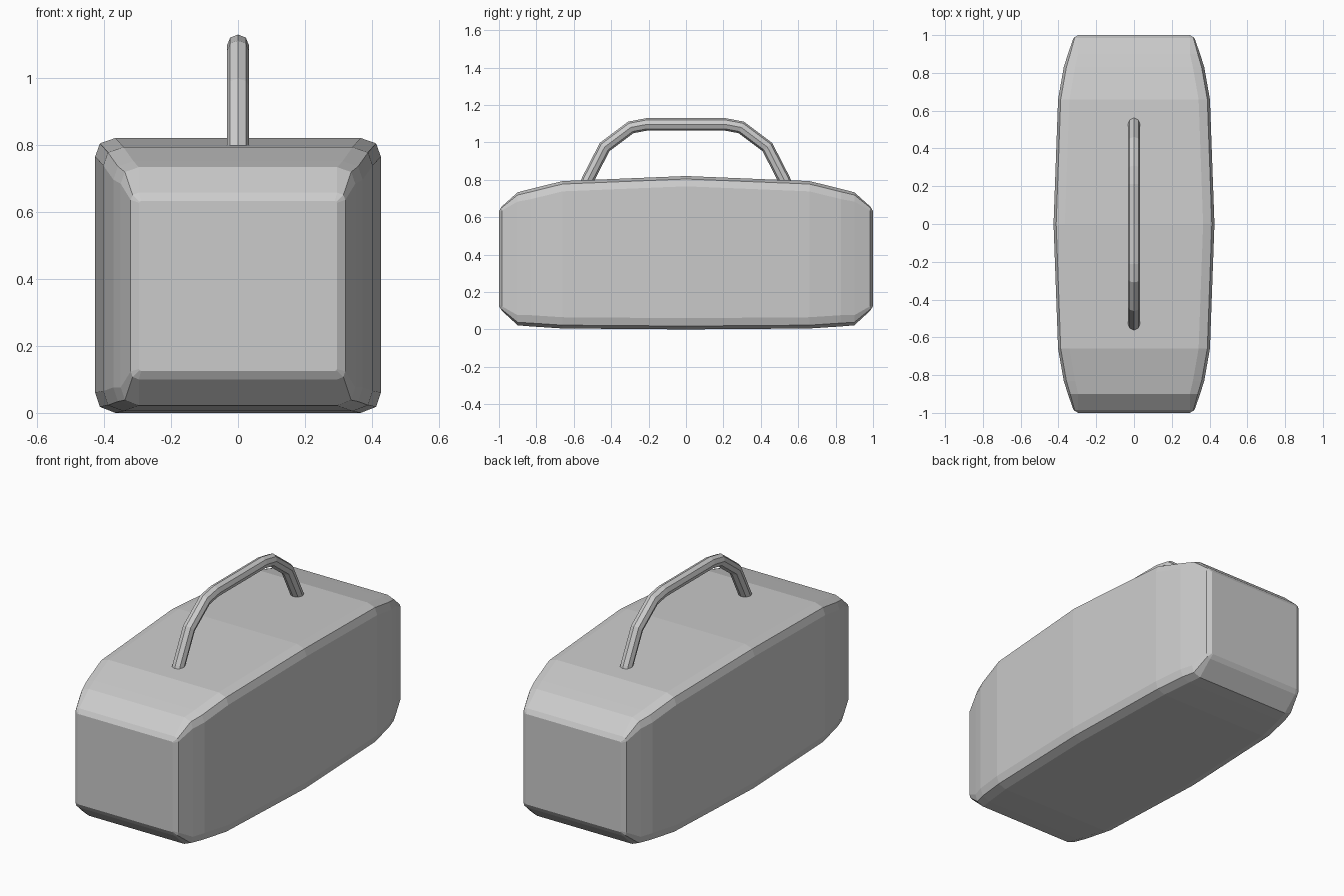
import bpy, bmesh, math
from mathutils import Vector

if "Cube" in bpy.data.objects:
    bpy.data.objects.remove(bpy.data.objects["Cube"])


def loft(name, rings):
    """Bridge a list of closed vertex rings and cap both ends."""
    bm = bmesh.new()
    loops = [[bm.verts.new(p) for p in ring] for ring in rings]
    for a, b in zip(loops, loops[1:]):
        n = len(a)
        for i in range(n):
            j = (i + 1) % n
            bm.faces.new((a[i], a[j], b[j], b[i]))
    bm.faces.new(loops[0])
    bm.faces.new(loops[-1])
    bmesh.ops.recalc_face_normals(bm, faces=bm.faces)
    mesh = bpy.data.meshes.new(name)
    bm.to_mesh(mesh)
    bm.free()
    obj = bpy.data.objects.new(name, mesh)
    bpy.context.collection.objects.link(obj)
    return obj


# Case body: rounded sections lofted along y
# (y, half width, bottom, top, corner scale)
half = [(-1.0, 0.295, 0.125, 0.632, 0.1),
        (-0.985, 0.32, 0.1, 0.657, 0.4),
        (-0.9, 0.35, 0.022, 0.733, 0.9),
        (-0.83, 0.372, 0.016, 0.751, 1.0),
        (-0.66, 0.402, 0.005, 0.793, 1.0)]
stations = half + [(0.0, 0.426, 0.0, 0.82, 1.0)]
stations += [(-y, w, b, t, s) for y, w, b, t, s in reversed(half)]


def section(y, w, b, t, s):
    side = [(w - 0.06 * s, b), (w - 0.014 * s, b + 0.018 * s), (w, b + 0.06 * s),
            (w, t - 0.055 * s), (w - 0.014 * s, t - 0.016 * s), (w - 0.06 * s, t)]
    return [(x, y, z) for x, z in side] + [(-x, y, z) for x, z in reversed(side)]


loft("case_body", [section(*st) for st in stations])

# Carrying handle: octagonal tube along an arched path
arm = [(-0.535, 0.775), (-0.525, 0.8), (-0.435, 0.975), (-0.295, 1.08), (-0.21, 1.096)]
path = [Vector((0, y, z)) for y, z in arm]
path += [Vector((0, -y, z)) for y, z in reversed(arm)]
radius = 0.033
rings = []
for i, p in enumerate(path):
    d_in = (p - path[max(i - 1, 0)]).normalized() if i else (path[1] - p).normalized()
    d_out = (path[i + 1] - p).normalized() if i < len(path) - 1 else d_in
    tangent = (d_in + d_out).normalized()
    normal = Vector((1, 0, 0)).cross(tangent) / tangent.dot(d_in)
    rings.append([p + radius * (math.cos(a) * Vector((1, 0, 0)) + math.sin(a) * normal)
                  for a in (k * math.tau / 8 for k in range(8))])
loft("carry_handle", rings)
